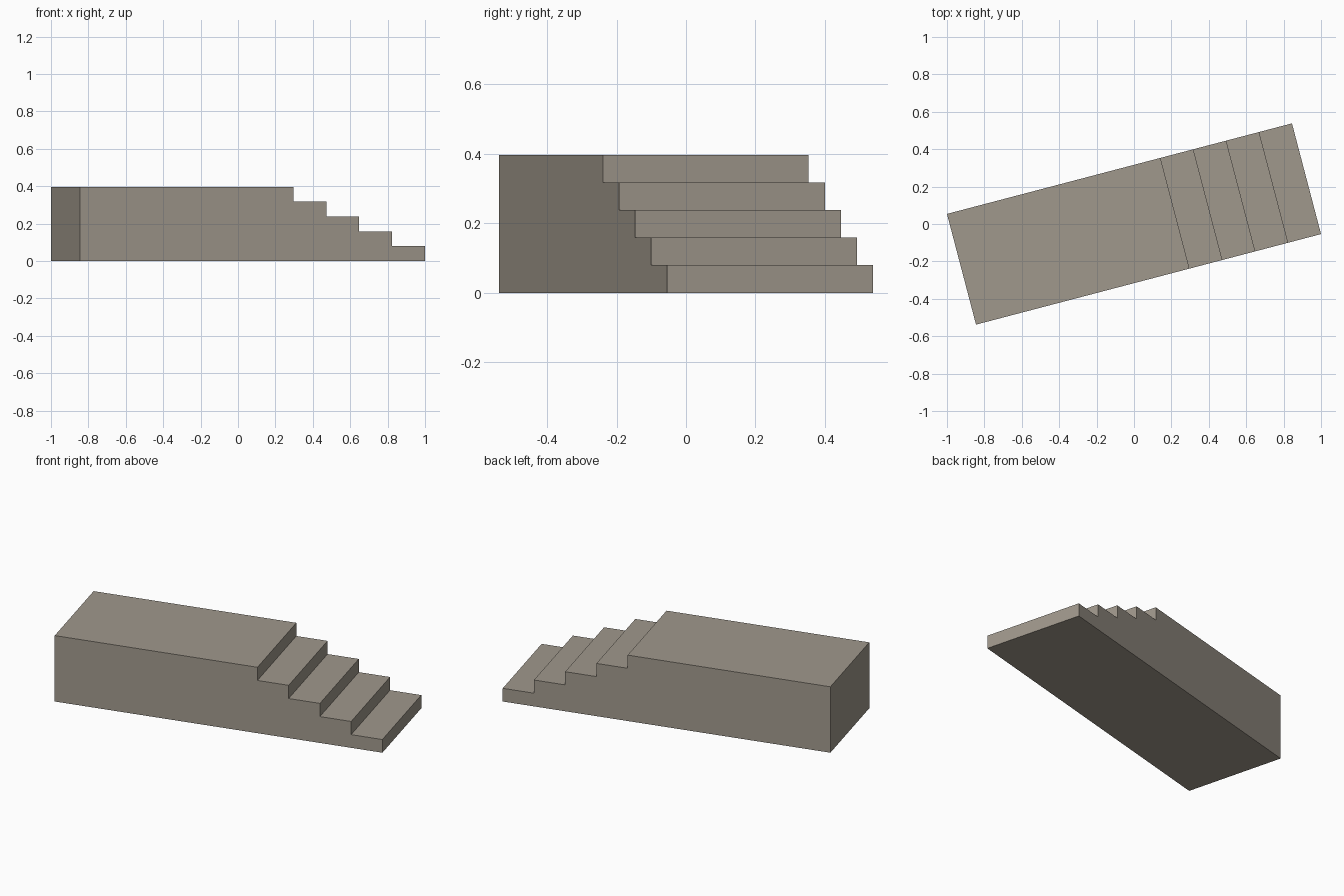
import bpy
import bmesh
import math
from mathutils import Matrix

if "Cube" in bpy.data.objects:
    bpy.data.objects.remove(bpy.data.objects["Cube"], do_unlink=True)

LENGTH, WIDTH, HEIGHT = 1.907, 0.612, 0.397
STEPS, TREAD = 5, 0.1818
RISE = HEIGHT / STEPS
TURN = math.radians(14.7)

# Warm grey stone
stone = bpy.data.materials.new("warm grey stone")
stone.use_nodes = True
colour = (0.35, 0.314, 0.262, 1)
stone.diffuse_color = colour
stone.node_tree.nodes["Principled BSDF"].inputs["Base Color"].default_value = colour

# Side profile: long platform with steps descending toward +x
profile = [(-LENGTH / 2, 0), (LENGTH / 2, 0)]
for i in range(STEPS):
    x = LENGTH / 2 - i * TREAD
    profile += [(x, (i + 1) * RISE), (x - TREAD, (i + 1) * RISE)]
profile[-1] = (-LENGTH / 2, HEIGHT)

# Extrude the profile across the width, then turn it
bm = bmesh.new()
side = bm.faces.new([bm.verts.new((x, -WIDTH / 2, z)) for x, z in profile])
extruded = bmesh.ops.extrude_face_region(bm, geom=[side], use_keep_orig=True)
moved = [v for v in extruded["geom"] if isinstance(v, bmesh.types.BMVert)]
bmesh.ops.translate(bm, verts=moved, vec=(0, WIDTH, 0))
bmesh.ops.recalc_face_normals(bm, faces=bm.faces)
bm.transform(Matrix.Rotation(TURN, 4, "Z"))

mesh = bpy.data.meshes.new("stepped_platform")
bm.to_mesh(mesh)
bm.free()
mesh.materials.append(stone)
platform = bpy.data.objects.new("stepped_platform", mesh)
bpy.context.collection.objects.link(platform)
